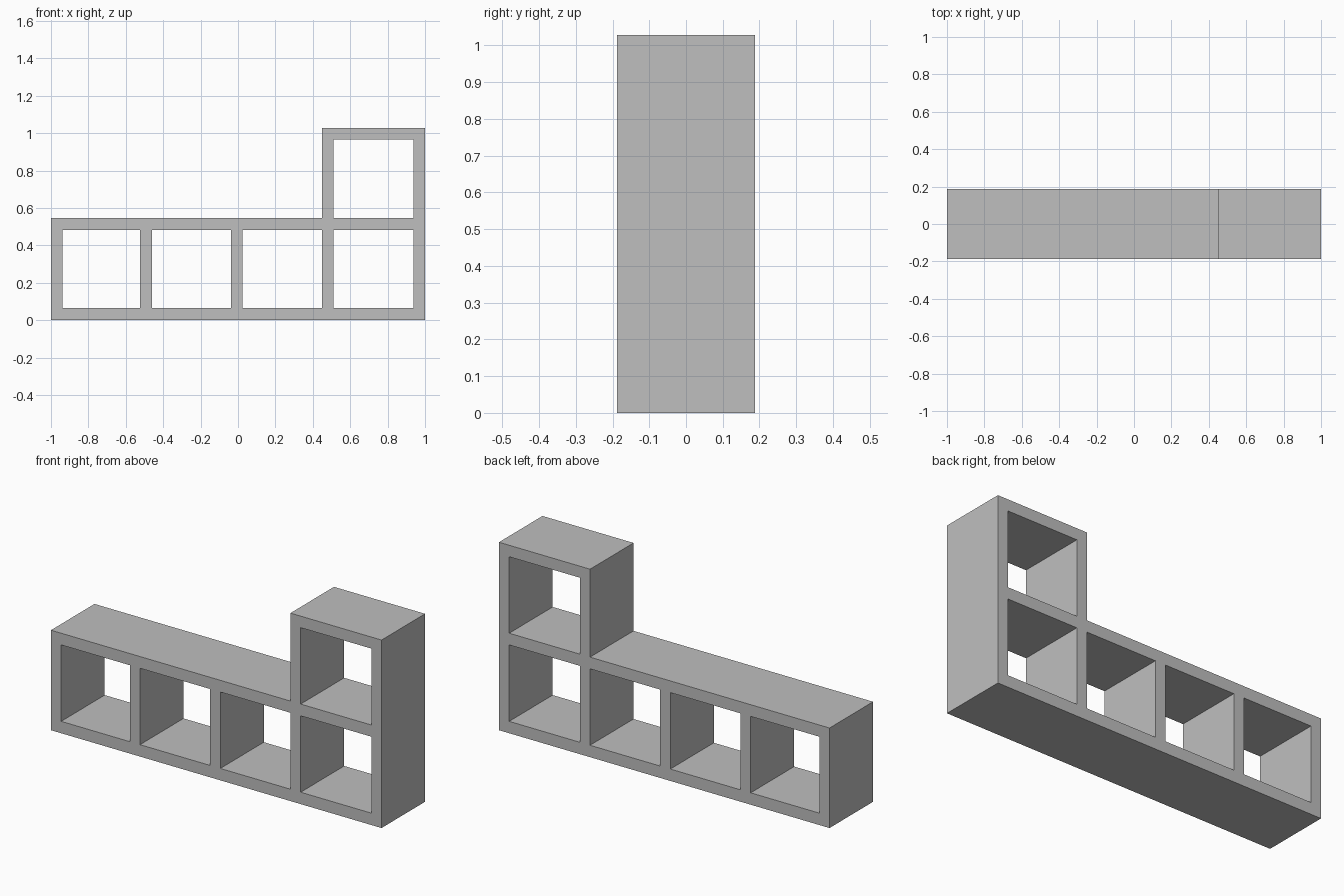
import bpy

cube = bpy.data.objects.get("Cube")
if cube:
    bpy.data.objects.remove(cube, do_unlink=True)

DEPTH = 0.376
THICK = 0.062
LOW_TOP, MID_LOW, MID_TOP, CAP_LOW, CAP_TOP = 0.065, 0.483, 0.547, 0.965, 1.028
STEP_X = 0.449

# Single grey finish
grey = bpy.data.materials.new("plain grey")
grey.use_nodes = True
colour = (0.52, 0.52, 0.52, 1)
grey.diffuse_color = colour
grey.node_tree.nodes["Principled BSDF"].inputs["Base Color"].default_value = colour


def board(name, x0, x1, z0, z1):
    """Full-depth board spanning the given x and z ranges."""
    bpy.ops.mesh.primitive_cube_add(size=1, location=((x0 + x1) / 2, 0, (z0 + z1) / 2))
    obj = bpy.context.object
    obj.name = name
    obj.scale = (x1 - x0, DEPTH, z1 - z0)
    bpy.ops.object.transform_apply(location=False, rotation=False, scale=True)
    obj.data.materials.append(grey)
    return obj


# Horizontal shelves
board("bottom_shelf", -1, 1, 0, LOW_TOP)
board("middle_shelf", -1, 1, MID_LOW, MID_TOP)
board("top_shelf", STEP_X, 1, CAP_LOW, CAP_TOP)

# Lower row of uprights
for i, x in enumerate((-1, -0.523, -0.037, STEP_X, 1 - THICK)):
    board(f"lower_upright_{i + 1}", x, x + THICK, LOW_TOP, MID_LOW)

# Upper pair of uprights
for i, x in enumerate((STEP_X, 1 - THICK)):
    board(f"upper_upright_{i + 1}", x, x + THICK, MID_TOP, CAP_LOW)
